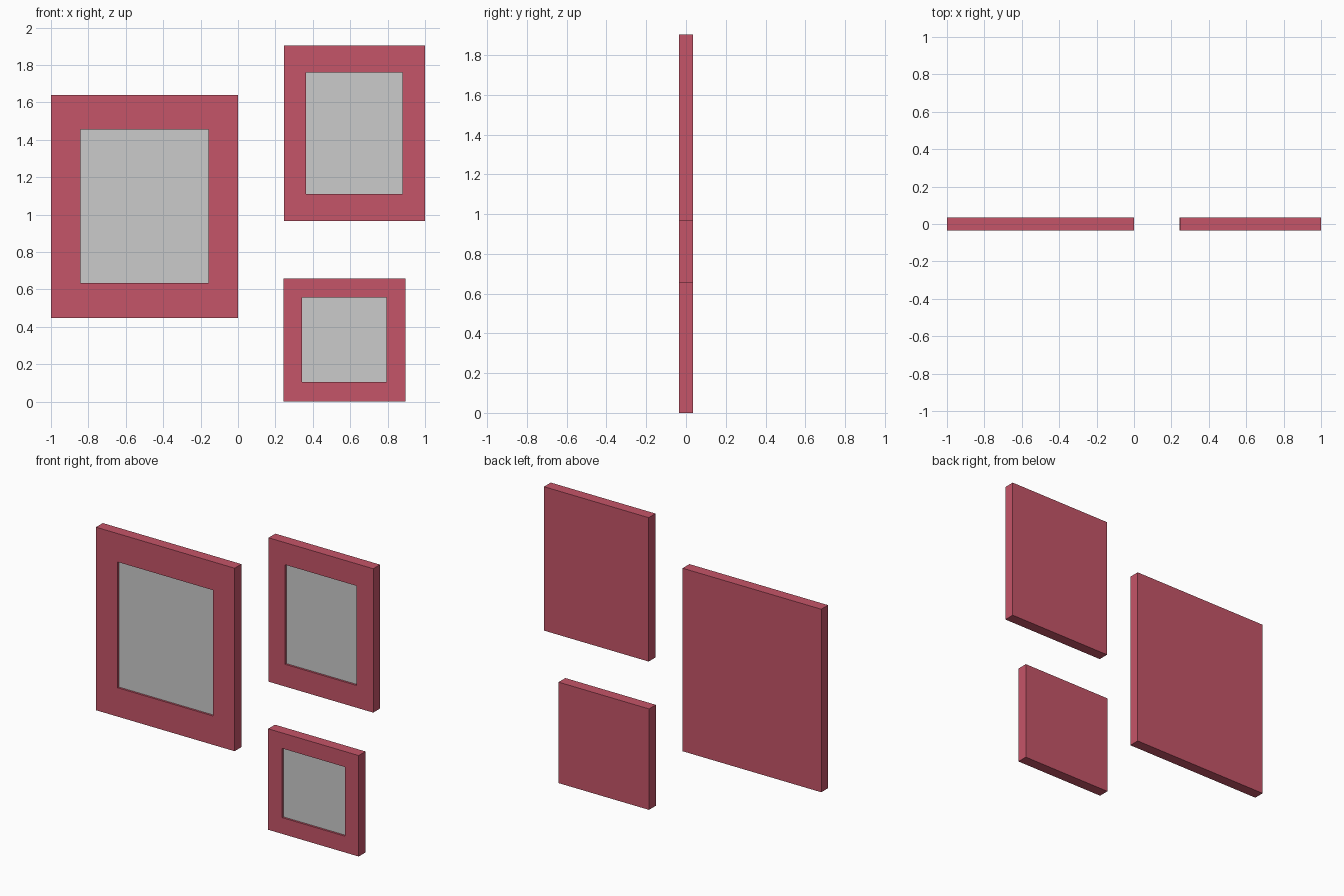
import bpy, bmesh

if "Cube" in bpy.data.objects:
    bpy.data.objects.remove(bpy.data.objects["Cube"])

HALF_DEPTH = 0.035
RECESS = 0.013

red = bpy.data.materials.new("red_frame")
red.diffuse_color = (0.56, 0.09, 0.14, 1)
red.use_nodes = True
red.node_tree.nodes["Principled BSDF"].inputs["Base Color"].default_value = red.diffuse_color


def add_object(name, bm, material=None):
    mesh = bpy.data.meshes.new(name)
    bm.to_mesh(mesh)
    bm.free()
    obj = bpy.data.objects.new(name, mesh)
    bpy.context.collection.objects.link(obj)
    if material:
        mesh.materials.append(material)
    return obj


def rectangle(bm, x0, x1, z0, z1, y):
    return [bm.verts.new(p) for p in
            ((x0, y, z0), (x1, y, z0), (x1, y, z1), (x0, y, z1))]


def picture(name, outer, inner):
    # Frame: closed back, outer walls, front border and recess walls
    bm = bmesh.new()
    floor_y = -HALF_DEPTH + RECESS
    rings = [rectangle(bm, *outer, HALF_DEPTH),
             rectangle(bm, *outer, -HALF_DEPTH),
             rectangle(bm, *inner, -HALF_DEPTH),
             rectangle(bm, *inner, floor_y)]
    bm.faces.new(rings[0])
    for a, b in zip(rings, rings[1:]):
        for i in range(4):
            j = (i + 1) % 4
            bm.faces.new((a[i], a[j], b[j], b[i]))
    # back faces +y, all other faces follow it
    bmesh.ops.recalc_face_normals(bm, faces=bm.faces)
    bm.normal_update()
    bm.faces.ensure_lookup_table()
    if bm.faces[0].normal.y < 0:
        bmesh.ops.reverse_faces(bm, faces=bm.faces)
    frame = add_object(name + "_frame", bm, red)

    # Grey canvas closing the recess
    bm = bmesh.new()
    bm.faces.new(rectangle(bm, *inner, floor_y))
    canvas = add_object(name + "_canvas", bm)
    canvas.parent = frame


# Each picture: outer and inner rectangle as x0, x1, z0, z1
picture("large", (-1.0, 0.0, 0.447, 1.64), (-0.843, -0.157, 0.635, 1.455))
picture("upper", (0.245, 1.0, 0.966, 1.904), (0.364, 0.879, 1.111, 1.76))
picture("lower", (0.242, 0.895, 0.0, 0.658), (0.343, 0.795, 0.106, 0.557))
